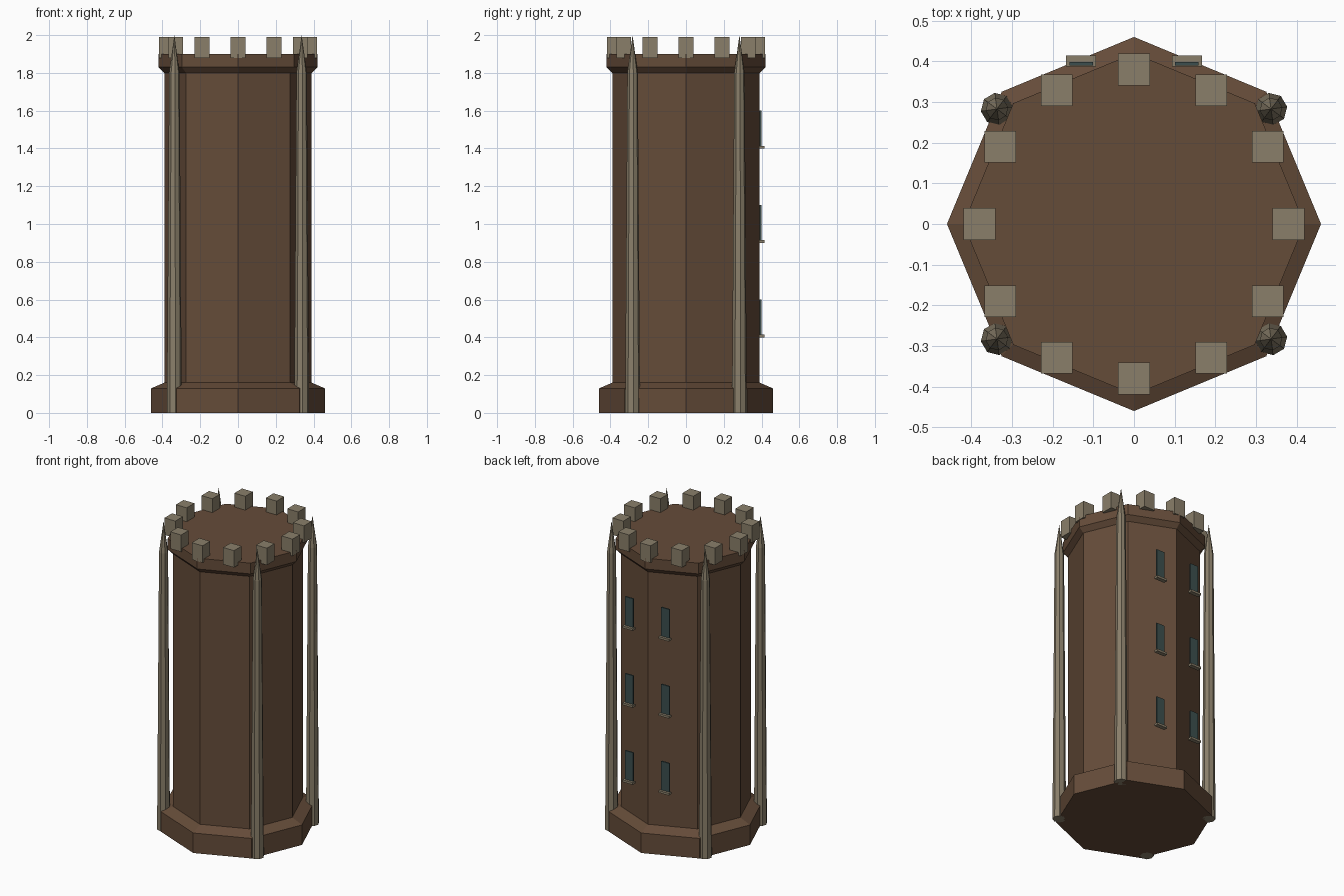
import bpy, bmesh, math
from mathutils import Matrix, Vector

if "Cube" in bpy.data.objects:
    bpy.data.objects.remove(bpy.data.objects["Cube"])


def material(name, rgb):
    m = bpy.data.materials.new(name)
    lin = [((c / 255 + 0.055) / 1.055) ** 2.4 for c in rgb]
    m.diffuse_color = (*lin, 1)
    m.use_nodes = True
    m.node_tree.nodes["Principled BSDF"].inputs["Base Color"].default_value = m.diffuse_color
    return m


BROWN = material("brown brick", (101, 76, 57))
STONE = material("pale stone", (138, 127, 106))
GLASS = material("dark teal glass", (60, 79, 78))


def finish(name, bm, mat):
    bmesh.ops.recalc_face_normals(bm, faces=bm.faces)
    me = bpy.data.meshes.new(name)
    bm.to_mesh(me)
    bm.free()
    me.materials.append(mat)
    ob = bpy.data.objects.new(name, me)
    bpy.context.collection.objects.link(ob)
    return ob


def lathe(name, profile, mat, centre=(0, 0), sides=8, turn=0.0):
    """Faceted solid from (radius, z) rings; radius 0 at the end makes a tip."""
    bm = bmesh.new()
    rings = []
    for r, z in profile:
        n = sides if r > 0 else 1
        rings.append([bm.verts.new((centre[0] + r * math.cos(turn + 2 * math.pi * i / sides),
                                    centre[1] + r * math.sin(turn + 2 * math.pi * i / sides), z))
                      for i in range(n)])
    bm.faces.new(rings[0])
    for a, b in zip(rings, rings[1:]):
        for i in range(sides):
            j = (i + 1) % sides
            if len(b) == 1:
                bm.faces.new((a[i], a[j], b[0]))
            else:
                bm.faces.new((a[i], a[j], b[j], b[i]))
    if len(rings[-1]) > 1:
        bm.faces.new(rings[-1])
    return finish(name, bm, mat)


def box(name, centre, size, mat):
    bm = bmesh.new()
    bmesh.ops.create_cube(bm, size=1, matrix=Matrix.Translation(Vector(centre)) @ Matrix.Diagonal((*size, 1)))
    return finish(name, bm, mat)


# octagonal tower: plinth, shaft and flared parapet
lathe("tower_body", [(0.46, 0), (0.46, 0.13), (0.39, 0.16), (0.39, 1.80),
                     (0.42, 1.83), (0.42, 1.90)], BROWN)

# ring of square merlons
for i in range(12):
    a = math.radians(30 * i)
    box(f"merlon_{i}", (0.38 * math.cos(a), 0.38 * math.sin(a), 1.935), (0.078, 0.078, 0.11), STONE)

# four slender corner spires
for i, deg in enumerate((40, 140, 220, 320)):
    a = math.radians(deg)
    lathe(f"corner_spire_{i}", [(0.04, 0), (0.028, 1.80), (0, 2.0)], STONE,
          (0.44 * math.cos(a), 0.44 * math.sin(a)), 8, math.radians(8))

# back windows with sills
for x in (-0.13, 0.13):
    for z in (0.41, 0.91, 1.41):
        box("window_glass", (x, 0.394, z + 0.095), (0.058, 0.009, 0.19), GLASS)
        box("window_sill", (x, 0.401, z - 0.003), (0.074, 0.027, 0.014), STONE)
